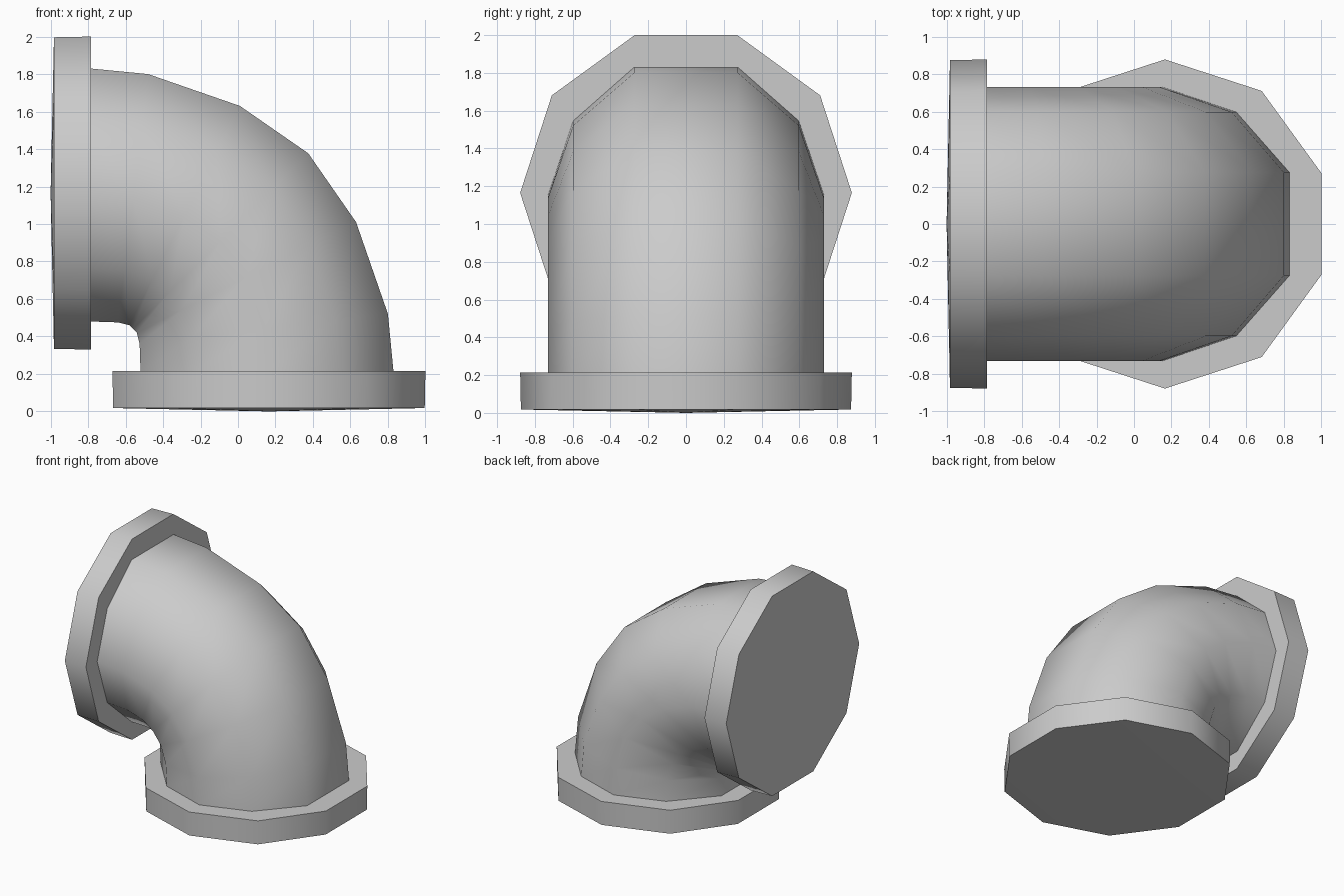
import bpy, bmesh, math
from mathutils import Matrix, Vector

cube = bpy.data.objects.get("Cube")
if cube:
    bpy.data.objects.remove(cube, do_unlink=True)

grey = bpy.data.materials.new("plain grey")
grey.use_nodes = True
colour = (0.6, 0.6, 0.6, 1)
grey.diffuse_color = colour
grey.node_tree.nodes["Principled BSDF"].inputs["Base Color"].default_value = colour

SIDES = 10


def finish(name, bm, smooth_angle):
    bmesh.ops.recalc_face_normals(bm, faces=bm.faces)
    mesh = bpy.data.meshes.new(name)
    bm.to_mesh(mesh)
    bm.free()
    mesh.materials.append(grey)
    obj = bpy.data.objects.new(name, mesh)
    bpy.context.collection.objects.link(obj)
    bpy.ops.object.select_all(action='DESELECT')
    obj.select_set(True)
    bpy.context.view_layer.objects.active = obj
    bpy.ops.object.shade_smooth_by_angle(angle=math.radians(smooth_angle))
    return obj


def bridge(bm, a, b):
    for i in range(len(a)):
        j = (i + 1) % len(a)
        bm.faces.new((a[i], a[j], b[j], b[i]))


# Ten-sided flange with a very slightly domed outer cap
def flange(name, matrix):
    bm = bmesh.new()
    rings = []
    for radius, height in ((0.874, 0.018), (0.878, 0.215)):
        ring = []
        for i in range(SIDES):
            a = 2 * math.pi * (i + 0.5) / SIDES
            ring.append(bm.verts.new((radius * math.cos(a), radius * math.sin(a), height)))
        rings.append(ring)
    bridge(bm, *rings)
    bm.faces.new(rings[1])
    tip = bm.verts.new((0, 0, 0))
    for i in range(SIDES):
        bm.faces.new((tip, rings[0][i], rings[0][(i + 1) % SIDES]))
    bm.transform(matrix)
    return finish(name, bm, 50)


flange("bottom_flange", Matrix.Translation((0.165, 0, 0)))
flange("side_flange", Matrix.Translation((-1, 0, 1.165)) @ Matrix.Rotation(math.pi / 2, 4, 'Y'))

# Elbow: outer and inner bend points for half the bend, mirrored about its diagonal
half_bend = [
    ((0.83, 0.21), (-0.52, 0.21)),
    ((0.80, 0.52), (-0.525, 0.36)),
    ((0.63, 1.01), (-0.54, 0.42)),
]
swap = lambda p: (p[1] - 1, p[0] + 1)
bend = half_bend + [((0.375, 1.377), (-0.56, 0.44))]
bend += [(swap(o), swap(i)) for o, i in reversed(half_bend)]

# Cross-section as (inner-to-outer factor, sideways distance)
side = [(1, 0.275), (0.58, 0.597), (0, 0.73), (-0.58, 0.597), (-1, 0.275)]
section = side + [(f, -y) for f, y in reversed(side)]

bm = bmesh.new()
rings = []
for outer, inner in bend:
    o = Vector((outer[0], 0, outer[1]))
    i = Vector((inner[0], 0, inner[1]))
    rings.append([bm.verts.new(i.lerp(o, (1 + f) / 2) + Vector((0, y, 0))) for f, y in section])
for a, b in zip(rings, rings[1:]):
    bridge(bm, a, b)
bm.faces.new(rings[0])
bm.faces.new(rings[-1])
finish("elbow_pipe", bm, 60)
